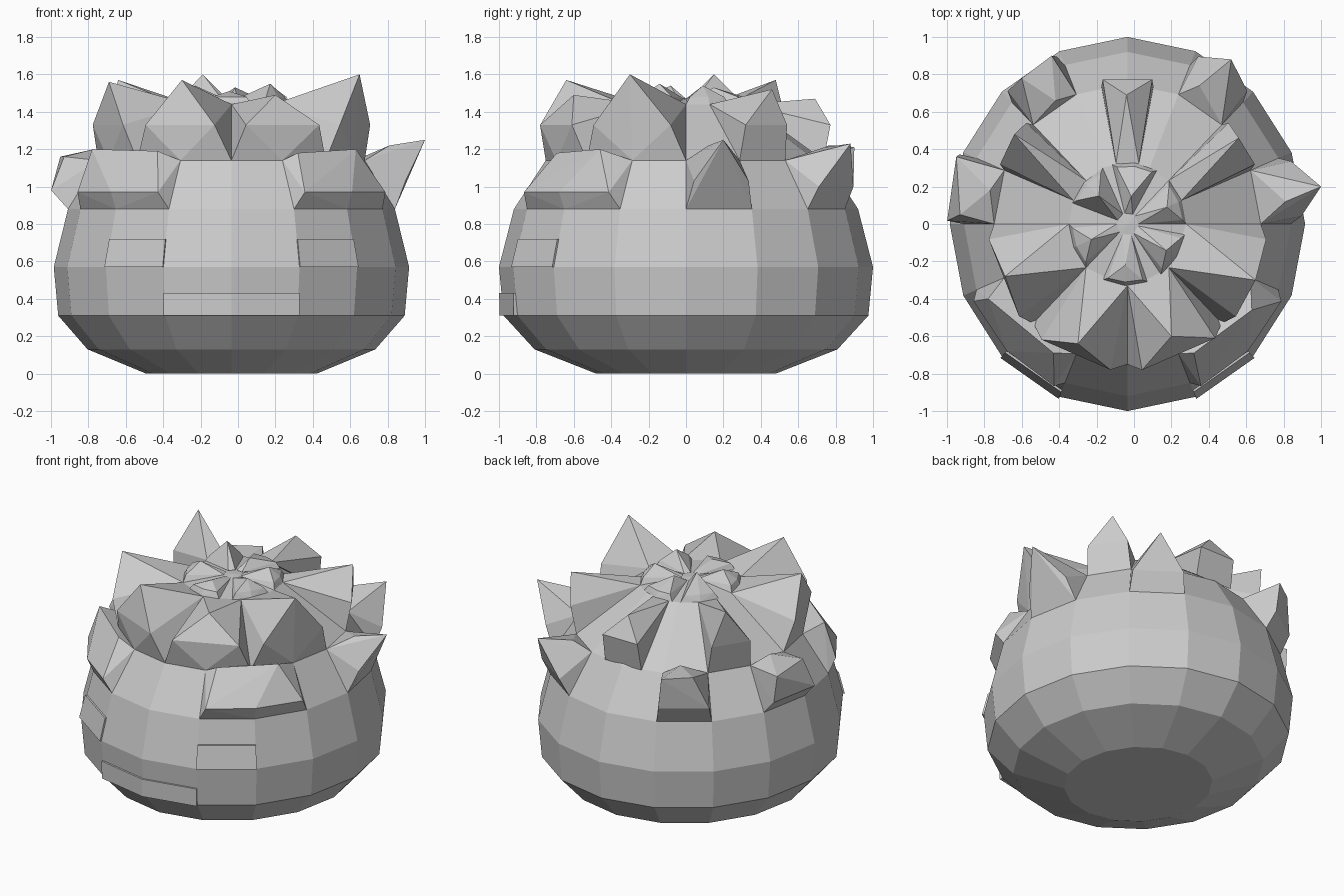
import bpy, bmesh, math

if "Cube" in bpy.data.objects:
    bpy.data.objects.remove(bpy.data.objects["Cube"])

CX, SX = -0.035, 0.95          # body centre and x squash
PROFILE = [(0.48, 0), (0.81, 0.13), (0.975, 0.31), (1.0, 0.57),
           (0.92, 0.88), (0.75, 1.14), (0.33, 1.44)]


def polar(angle, r, z):
    a = math.radians(angle)
    return (CX + SX * r * math.cos(a), r * math.sin(a), z)


def finish(name, bm):
    bmesh.ops.recalc_face_normals(bm, faces=bm.faces)
    mesh = bpy.data.meshes.new(name)
    bm.to_mesh(mesh)
    bm.free()
    bpy.context.collection.objects.link(bpy.data.objects.new(name, mesh))


def hull(name, points):
    bm = bmesh.new()
    for p in points:
        bm.verts.new(p)
    res = bmesh.ops.convex_hull(bm, input=bm.verts)
    junk = [v for v in set(res["geom_interior"] + res["geom_unused"])
            if isinstance(v, bmesh.types.BMVert) and v.is_valid]
    bmesh.ops.delete(bm, geom=junk, context='VERTS')
    finish(name, bm)


def angles(a0, a1):
    n = round((a1 - a0) / 22.5)
    return [a0 + (a1 - a0) * i / n for i in range(n + 1)]


def tuft(name, a0, a1, low, lip, high, inset, tips):
    """Block grown out of a sector of the body, pulled up to its tips."""
    pts = [polar(a, *low) for a in angles(a0, a1)]
    pts += [polar(a, *high) for a in angles(a0, a1)]
    pts += [polar(a, *lip) for a in angles(a0 + inset, a1 - inset)
            ] if a1 - a0 > 30 else [polar(a0 + inset / 2, *lip), polar(a1 - inset / 2, *lip)]
    hull(name, pts + tips)


def plate(name, a0, a1, r0, z0, r1, z1):
    """Thin plate lying on the body, one block per facet."""
    seq = angles(a0, a1)
    for a, b in zip(seq, seq[1:]):
        hull(name, [polar(t, r + d, z) for t in (a, b)
                    for r, z in ((r0, z0), (r1, z1)) for d in (-0.03, 0.012)])


# Round 16-sided body
bm = bmesh.new()
rings = [[bm.verts.new(polar(i * 22.5, r, z)) for i in range(16)] for r, z in PROFILE]
for lo, hi in zip(rings, rings[1:]):
    for i in range(16):
        j = (i + 1) % 16
        bm.faces.new((lo[i], lo[j], hi[j], hi[i]))
bm.faces.new(rings[0][::-1])
top = bm.verts.new((CX, 0, 1.47))
for i in range(16):
    bm.faces.new((rings[-1][i], rings[-1][(i + 1) % 16], top))
finish("body", bm)

# Lower ring of tufts
LOW, MID, TOP = PROFILE[4], PROFILE[5], PROFILE[6]
tuft("lower_tuft_front_left", 202.5, 247.5, LOW, (0.96, 0.97), MID, 3,
     [(-0.78, -0.4, 1.2), (-0.43, -0.69, 1.19)])
tuft("lower_tuft_front_right", 292.5, 337.5, LOW, (0.96, 0.97), MID, 3,
     [(0.63, -0.46, 1.2), (0.32, -0.69, 1.18)])
tuft("lower_tuft_right", 0, 22.5, LOW, (0.98, 1.03), MID, 5,
     [(1.0, 0.2, 1.25), (0.81, 0.12, 1.22)])
tuft("lower_tuft_left", 157.5, 180, LOW, (1.015, 0.98), MID, 2,
     [(-0.95, 0.36, 1.16), (-0.93, 0.05, 1.16), (-0.77, 0.18, 1.2)])
tuft("lower_tuft_back_left", 112.5, 135, LOW, (0.98, 1.0), MID, 3,
     [(-0.6, 0.78, 1.22), (-0.44, 0.9, 1.21), (-0.42, 0.66, 1.21)])
tuft("lower_tuft_back_right", 45, 67.5, LOW, (0.98, 1.0), MID, 3,
     [(0.52, 0.88, 1.23), (0.35, 0.74, 1.21)])

# Upper ring of pointed tufts
LIP = (0.785, 1.33)
for name, a0, a1, inset, tip in (
        ("front_left", 225, 270, 7, (-0.3, -0.64, 1.57)),
        ("front_right", 270, 315, 6, (0.2, -0.6, 1.49)),
        ("right", 315, 360, 6, (0.65, -0.3, 1.6)),
        ("left", 180, 225, 6, (-0.69, -0.28, 1.56)),
        ("back_left", 135, 157.5, 3, (-0.64, 0.48, 1.57)),
        ("back_right", 22.5, 45, 3, (0.56, 0.46, 1.52)),
        ("back", 78.75, 101.25, 2, (-0.04, 0.69, 1.47))):
    tuft("upper_tuft_" + name, a0, a1, MID, LIP, TOP, inset, [tip])

# Small tufts on the crown
for i, (a0, tr, tz) in enumerate([(0, 0.24, 1.54), (60, 0.15, 1.53), (115, 0.22, 1.6),
                                  (180, 0.22, 1.54), (245, 0.22, 1.51), (305, 0.26, 1.55)]):
    tuft("crown_tuft", a0, a0 + 45, TOP, (0.31, 1.48), (0.06, 1.47), 4,
         [polar(a0 + 22, tr, tz)])

# Face plates: eyes and mouth
plate("eye_left", 225, 247.5, 1.0, 0.57, 0.961, 0.72)
plate("eye_right", 292.5, 315, 1.0, 0.57, 0.961, 0.72)
plate("mouth", 247.5, 292.5, 0.985, 0.31, 0.987, 0.43)
